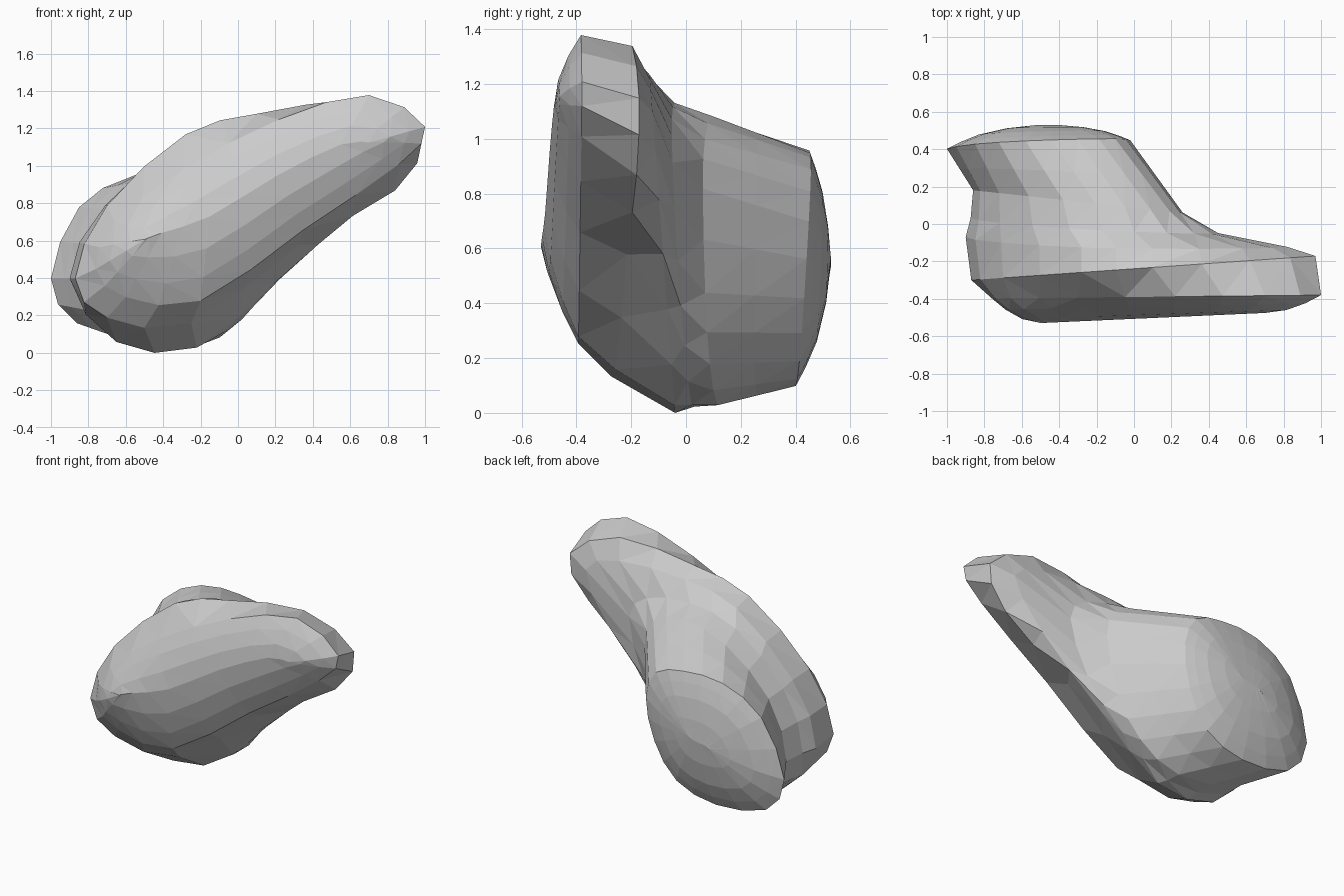
import bpy, bmesh
from mathutils import Vector

if "Cube" in bpy.data.objects:
    bpy.data.objects.remove(bpy.data.objects["Cube"])

# Each section: plane (y = a + b*x + c*z) and an x,z outline running
# right tip -> top -> left tip -> bottom
FRONT = ((-.39, .01, 0), [(1, 1.21), (.7, 1.38), (.22, 1.25), (-.3, .98), (-.66, .7),
         (-.76, .45), (-.6, .3), (-.2, .28), (.35, .66), (.86, 1.01)])
RIM = ((-.239, .07, 0), [(.97, 1.15), (.62, 1.34), (.1, 1.28), (-.28, 1.17), (-.7, .79),
       (-.87, .4), (-.7, .19), (-.25, .16), (.33, .58), (.84, .87)])
BEHIND = ((-.04, 0, -.075), [(.82, 1.1), (.58, 1.22), (.1, 1.225), (-.28, 1.14), (-.71, .79),
          (-.9, .4), (-.65, .06), (-.22, .03), (.2, .38), (.63, .78)])
WAIST = ((.089, -.106, 0), [(.26, .82), (.19, 1.0), (-.05, 1.085), (-.38, 1.02), (-.72, .77),
         (-.86, .4), (-.69, .1), (-.25, .03), (.02, .18), (.18, .44)])
BACK = ((.41, .03, .055), [(-.02, .7), (-.1, .89), (-.3, .95), (-.58, .94), (-.85, .78),
        (-1, .4), (-.86, .16), (-.5, .1), (-.22, .19), (-.07, .42)])


def ring(section):
    """Outline with a rounded midpoint added between neighbouring points."""
    (a, b, c), pts = section
    n, out = len(pts), []
    pts = [Vector((x, a + b * x + c * z, z)) for x, z in pts]
    for i in range(n):
        p0, p1, p2, p3 = (pts[(i + k) % n] for k in (-1, 0, 1, 2))
        out += [p1, (9 * (p1 + p2) - p0 - p3) / 16]
    return out


def ridge(r, scale, y0, slope, lift=0):
    """Collapse a ring onto its long axis to close an end."""
    centre = sum(r, Vector()) / len(r)
    out = []
    for i in range(len(r)):
        p = centre + ((r[i] + r[-i]) / 2 - centre) * scale
        p.y = y0 + slope * p.x
        p.z += lift
        out.append(p)
    return out


def between(r, end, t, ty):
    return [Vector((p.x + (q.x - p.x) * t, p.y + (q.y - p.y) * ty, p.z + (q.z - p.z) * t))
            for p, q in zip(r, end)]


front, rim, behind, waist, back = map(ring, (FRONT, RIM, BEHIND, WAIST, BACK))
nose = ridge(front, .68, -.507, .045, .04)
tail = ridge(back, .15, .528, 0)
rings = [nose, between(front, nose, .62, .84), between(front, nose, .28, .46), front, rim,
         behind, between(behind, waist, .66, .4), waist, between(waist, back, .5, .5), back,
         between(back, tail, .15, .28), between(back, tail, .36, .6),
         between(back, tail, .68, .87), tail]

# Skin the sections into one closed faceted body
bm = bmesh.new()
rows = [[bm.verts.new(p) for p in r] for r in rings]
n = len(front)
for a, b in zip(rows, rows[1:]):
    for i in range(n):
        j = (i + 1) % n
        bm.faces.new((a[i], a[j], b[j], b[i]))
bmesh.ops.remove_doubles(bm, verts=bm.verts[:], dist=.0005)
bmesh.ops.triangulate(bm, faces=bm.faces[:])
bmesh.ops.recalc_face_normals(bm, faces=bm.faces[:])
low = min(v.co.z for v in bm.verts)
bmesh.ops.translate(bm, verts=bm.verts[:], vec=(0, 0, -low))
mesh = bpy.data.meshes.new("boulder")
bm.to_mesh(mesh)
bm.free()
bpy.context.collection.objects.link(bpy.data.objects.new("boulder", mesh))
